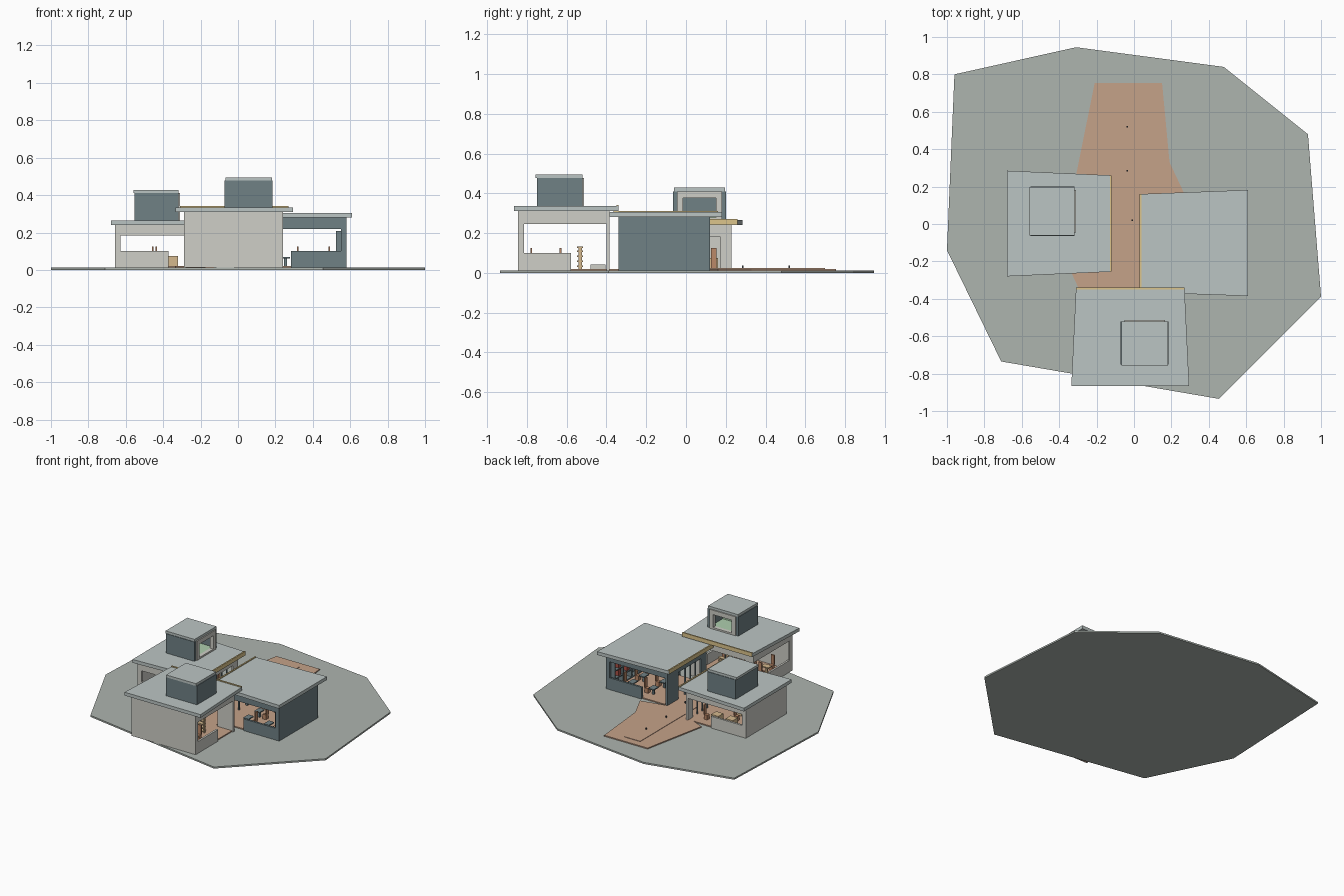
import bpy, bmesh
from math import radians
from mathutils import Matrix, Vector

if "Cube" in bpy.data.objects:
    bpy.data.objects.remove(bpy.data.objects["Cube"])

COL = dict(ground=(.42, .46, .43), paving=(.56, .36, .25), light=(.62, .62, .57), roof=(.50, .56, .55),
           dark=(.16, .22, .235), gold=(.72, .56, .26), wood=(.50, .25, .14), tan=(.66, .48, .27),
           green=(.42, .62, .42), red=(.40, .08, .06), black=(.05, .06, .07))
MAT = {}
for k, c in COL.items():
    MAT[k] = bpy.data.materials.new(k)
    MAT[k].diffuse_color = (*c, 1)


def finish(name, bm, mat):
    me = bpy.data.meshes.new(name)
    bmesh.ops.recalc_face_normals(bm, faces=bm.faces)
    bm.to_mesh(me)
    bm.free()
    me.materials.append(MAT[mat])
    ob = bpy.data.objects.new(name, me)
    bpy.context.collection.objects.link(ob)
    return ob


def boxes(name, mat, items, M=Matrix()):
    """One object from boxes given as (x0, x1, y0, y1, z0, z1), placed by M."""
    bm = bmesh.new()
    for x0, x1, y0, y1, z0, z1 in items:
        T = Matrix.Translation(((x0 + x1) / 2, (y0 + y1) / 2, (z0 + z1) / 2))
        bmesh.ops.create_cube(bm, size=1, matrix=M @ T @ Matrix.Diagonal((x1 - x0, y1 - y0, z1 - z0, 1)))
    return finish(name, bm, mat)


def prism(name, mat, pts, z0, z1):
    bm = bmesh.new()
    f = bm.faces.new([bm.verts.new((x, y, z0)) for x, y in pts])
    r = bmesh.ops.extrude_face_region(bm, geom=[f])
    for v in r["geom"]:
        if isinstance(v, bmesh.types.BMVert):
            v.co.z = z1
    return finish(name, bm, mat)


def place(x, y, deg):
    return Matrix.Translation((x, y, 0)) @ Matrix.Rotation(radians(deg), 4, 'Z')


def pavilion(name, mat, M, w, d, lintel, top, roof):
    """Local frame: courtyard side is +y, closed rear wall is -y."""
    t, hx, hy, g = .015, w / 2, d / 2, .012
    sill = -hy + .58 * d
    parts = [(-hx, hx, -hy, -hy + t, g, top)]                       # rear wall
    for a, b in ((-hx, -hx + t), (hx - t, hx)):                     # side walls
        parts += [(a, b, -hy + t, sill, g, .10), (a, b, -hy + t, hy, lintel, top),
                  (a, b, -hy + t, -hy + 2 * t, .10, lintel), (a, b, hy - t, hy, g, lintel)]
    # courtyard wall: solid bays, open centre, header
    parts += [(-hx + t, hx - t, hy - t, hy, lintel, top),
              (hx - .13, hx - t, hy - t, hy, g, lintel),
              (-hx + t, -hx + .06, hy - t, hy, g, lintel)]
    boxes(name + "_walls", mat, parts, M)
    boxes(name + "_mullions", "dark", [(x - .004, x + .004, hy - .012, hy - .003, .02, lintel)
                                       for x in (-hx + .12, -hx + .18, -hx + .24)], M)
    boxes(name + "_floor", "paving", [(-hx + .01, hx - .01, -hy + .01, hy, .010, .020)], M)
    # roof slab with gold edge strip facing the courtyard
    prism(name + "_roof", "roof", roof, top, top + .025)
    a, b = Vector(roof[0]), Vector(roof[1])
    rear = (Vector(roof[2]) + Vector(roof[3])) / 2
    n = (b - a).orthogonal().normalized()
    if n.dot(rear - a) < 0:
        n = -n
    a, b = a - n * .001, b - n * .001
    prism(name + "_edge_strip", "gold", [a, b, b + n * .01, a + n * .01], top + .002, top + .031)


def pod(name, M, w, d, z0, h):
    """Rooftop room, open toward local +y, with a pale portal frame and green bench."""
    t, hx, hy, z1 = .02, w / 2, d / 2, z0 + h
    boxes(name + "_shell", "dark", [(-hx, hx, -hy, -hy + t, z0, z1), (-hx, -hx + t, -hy, hy, z0, z1),
                                    (hx - t, hx, -hy, hy, z0, z1)], M)
    boxes(name + "_roof", "roof", [(-hx + .004, hx - .004, -hy - .006, hy, z1, z1 + .018)], M)
    fx, f0, f1 = hx - t, hy - .02, hy + .008
    boxes(name + "_portal", "light", [(-fx, -fx + .03, f0, f1, z0, z1), (fx - .03, fx, f0, f1, z0, z1),
                                      (-fx + .03, fx - .03, f0, f1, z1 - .033, z1),
                                      (-fx + .03, fx - .03, f0, f1, z0, z0 + .012)], M)
    boxes(name + "_bench", "green", [(-fx, fx, -hy + t, f0, z0, z0 + .01),
                                     (-fx, fx, -hy + t, -hy + .08, z0 + .01, z0 + .045)], M)


def table(name, M, x, y, mat="wood"):
    boxes(name + "_top", mat, [(x - .03, x + .03, y - .022, y + .022, .062, .07),
                               (x - .008, x + .008, y - .008, y + .008, .02, .062)], M)


def chair(name, M, x, y, s=1):
    boxes(name, "wood", [(x - .014, x + .014, y - .014, y + .014, .02, .055),
                         (x - .014, x + .014, y + s * .014 - .004, y + s * .014 + .004, .055, .125)], M)


# site slab and paving
prism("ground", "ground", [(-.96, .80), (-.31, .945), (.48, .84), (.93, .48), (1, -.39),
                           (.455, -.935), (-.71, -.735), (-1, -.14)], 0, .012)
prism("courtyard_paving", "paving", [(-.21, .755), (.15, .755), (.19, .33), (.27, .16), (.09, .12),
                                     (.09, -.40), (-.27, -.40), (-.335, -.26), (-.17, -.22),
                                     (-.17, .20), (-.31, .26)], .010, .020)
boxes("raised_walkway", "paving", [(-.11, .02, .02, .70, .018, .023)])
boxes("bollards", "black", [(x - .004, x + .004, y - .004, y + .004, .02, .036)
                            for x, y in ((-.035, .52), (-.035, .285), (-.01, .02))])

# three pavilions around the court
south, east, west = place(-.025, -.615, 0), place(.325, -.11, 90), place(-.41, -.01, -90)
pavilion("south_pavilion", "light", south, .53, .46, .245, .31,
         [(-.31, -.34), (.27, -.34), (.295, -.865), (-.335, -.865)])
pavilion("east_pavilion", "dark", east, .46, .51, .22, .28,
         [(.03, .16), (.03, -.365), (.61, -.385), (.61, .182)])
pavilion("west_pavilion", "light", west, .48, .495, .183, .24,
         [(-.12, .26), (-.12, -.255), (-.68, -.28), (-.68, .285)])

# rooftop rooms
pod("south_rooftop_room", place(.057, -.635, 0), .256, .23, .335, .142)
pod("west_rooftop_room", place(-.435, .068, -90), .265, .235, .265, .145)

# south pavilion: tables, chairs, slatted shelf, low step
for i, x in enumerate((-.15, 0, .15)):
    table(f"south_table_{i}", south, x, -.09, "tan")
    chair(f"south_chair_{i}", south, x, -.15, -1)
    chair(f"south_chair_rear_{i}", south, x, -.03)
boxes("south_shelf", "tan", [(-.14, .12, .068, .098, z, z + .007) for z in (.03, .055, .08, .105, .125)]
      + [(x - .004, x + .004, .075, .091, .02, .132) for x in (-.14, -.01, .12)], south)
boxes("south_low_step", "light", [(-.24, -.1, .135, .21, .02, .042)], south)

# east pavilion: work tables and bookcase along the rear wall
for i, x in enumerate((-.13, 0, .13)):
    for j, y in enumerate((-.10, .07)):
        table(f"east_desk_{i}{j}", east, x, y, "dark")
        chair(f"east_chair_{i}{j}", east, x, y - .05, -1)
boxes("east_bookcase", "dark", [(-.2, .2, -.238, -.20, z, z + .008) for z in (.02, .08, .14, .20)]
      + [(x - .004, x + .004, -.238, -.20, .02, .208) for x in (-.2, -.1, 0, .1, .2)], east)
boxes("east_books", "red", [(x, x + .03, -.235, -.207, z, z + .045)
                            for x in (-.18, -.08, .02, .12) for z in (.088, .148)], east)

# west pavilion: display crates and chairs
boxes("west_crates", "tan", [(x - .03, x + .03, y - .03, y + .03, .02, .075)
                             for x, y in ((-.14, -.06), (-.14, .06), (.05, 0), (.12, -.1))], west)
for i, (x, y) in enumerate(((-.05, -.04), (.1, -.06), (-.15, .14))):
    chair(f"west_chair_{i}", west, x, y)

for m in bpy.data.materials:
    if m.users and not m.is_grease_pencil:
        m.use_nodes = True
        m.node_tree.nodes["Principled BSDF"].inputs["Base Color"].default_value = m.diffuse_color
